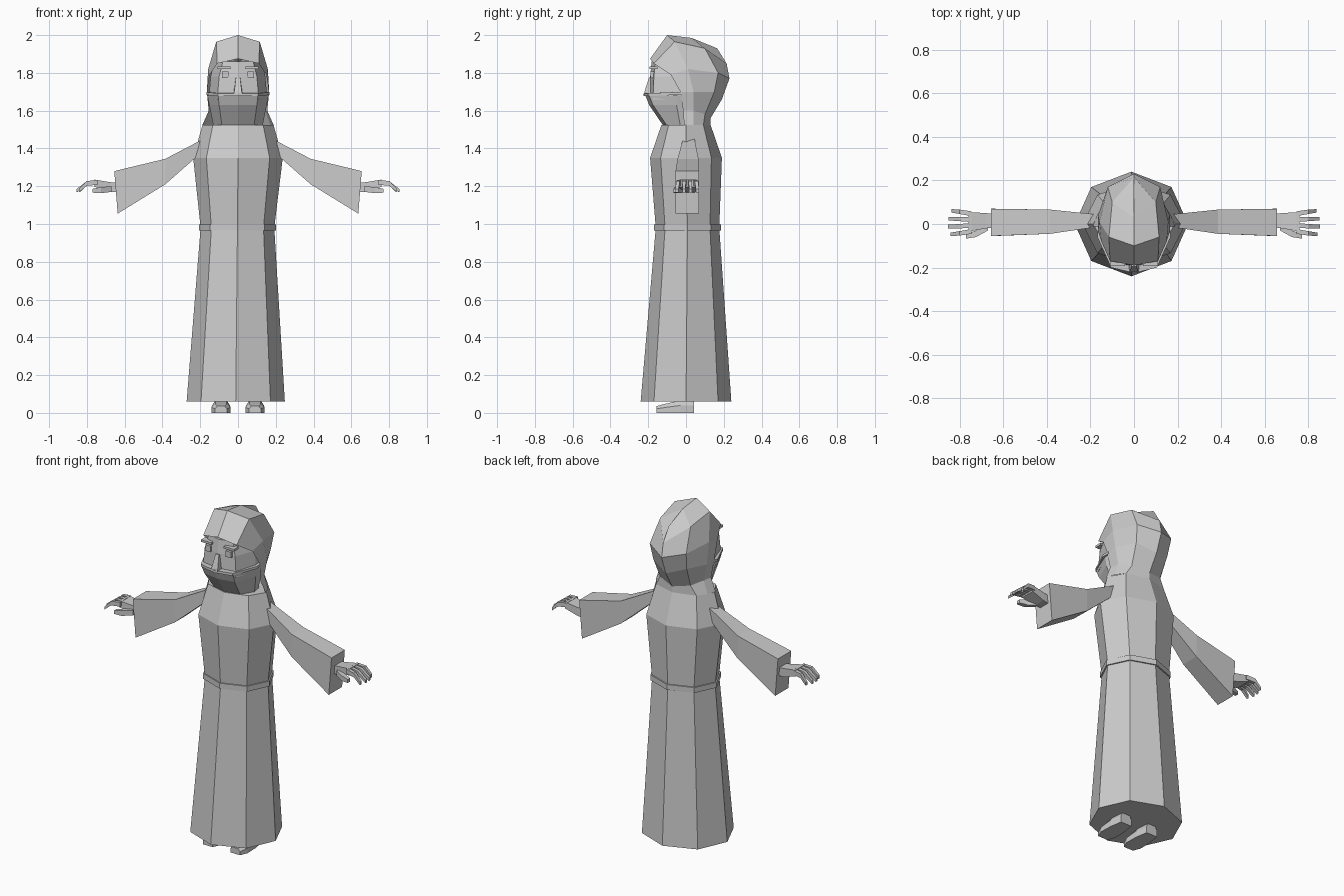
import bpy
import bmesh
from math import sin, cos, pi

if "Cube" in bpy.data.objects:
    bpy.data.objects.remove(bpy.data.objects["Cube"])

# One plain grey for the whole figure
grey = bpy.data.materials.new("stone_grey")
grey.use_nodes = True
colour = (0.6, 0.6, 0.6, 1)
grey.diffuse_color = colour
grey.node_tree.nodes["Principled BSDF"].inputs["Base Color"].default_value = colour


def loft(name, rings, closed=True, caps=True, recalc=True):
    """Skin a list of equal-length point rings into one flat-shaded part."""
    bm = bmesh.new()
    rows = [[bm.verts.new(p) for p in ring] for ring in rings]
    count = len(rows[0])
    for a, b in zip(rows, rows[1:]):
        for i in range(count if closed else count - 1):
            j = (i + 1) % count
            bm.faces.new((a[i], a[j], b[j], b[i]))
    if caps:
        bm.faces.new(rows[0][::-1])
        bm.faces.new(rows[-1])
    bmesh.ops.remove_doubles(bm, verts=bm.verts, dist=0.0005)
    if recalc:
        bmesh.ops.recalc_face_normals(bm, faces=bm.faces)
    mesh = bpy.data.meshes.new(name)
    bm.to_mesh(mesh)
    bm.free()
    mesh.materials.append(grey)
    obj = bpy.data.objects.new(name, mesh)
    bpy.context.collection.objects.link(obj)
    return obj


def octagon(z, rx, ry, cx=0.0, cy=0.0):
    return [(cx + rx * cos(i * pi / 4), cy + ry * sin(i * pi / 4), z) for i in range(8)]


def mirror_half(half):
    """Centre-first half outline -> full outline from left to right."""
    return [(-x, y, z) for x, y, z in half[:0:-1]] + list(half)


def beam(name, side, sections):
    """Box-section limb along x; sections are (x, y0, y1, z0, z1)."""
    return loft(name, [[(side * x, y0, z0), (side * x, y1, z0),
                        (side * x, y1, z1), (side * x, y0, z1)]
                       for x, y0, y1, z0, z1 in sections])


def block(name, x, y0, y1, z0, z1, half):
    return beam(name, 1, [(x - half, y0, y1, z0, z1), (x + half, y0, y1, z0, z1)])


# Robe and belt
loft("robe", [
    octagon(0.06, 0.26, 0.24, -0.012),
    octagon(0.98, 0.195, 0.168, -0.003, 0.008),
    octagon(1.35, 0.237, 0.19),
    octagon(1.525, 0.188, 0.13),
])
loft("belt", [octagon(z, 0.204, 0.177, -0.003, 0.008) for z in (0.965, 0.997)])

# Hood: ribs run from the crown centre down the side, from opening to back
ribs = [
    [(0, -.19, 1.875), (.11, -.17, 1.85), (.15, -.08, 1.79),
     (.165, -.03, 1.7), (.155, -.015, 1.6), (.188, -.01, 1.525)],
    [(0, -.1, 2), (.115, -.06, 1.965), (.158, .01, 1.82),
     (.165, .04, 1.7), (.145, .04, 1.6), (.17, .04, 1.525)],
    [(0, .03, 1.985), (.1, .1, 1.93), (.12, .17, 1.8),
     (.11, .15, 1.7), (.1, .1, 1.58), (.133, .092, 1.525)],
    [(0, .165, 1.93), (0, .215, 1.85), (0, .23, 1.77),
     (0, .19, 1.66), (0, .13, 1.56), (0, .13, 1.525)],
]
loft("hood", [mirror_half(r) for r in ribs], closed=False, caps=False)

# Face panel behind the hood opening
loft("face", [mirror_half([(0, -y, z), (x, .02 - y, z), (x + .045, -.05, z), (x + .045, .03, z)])
              for z, x, y in ((1.66, .11, .195), (1.78, .1, .19), (1.86, .08, .182))])

# Bearded jaw with a raised upper rim
loft("jaw", [mirror_half([(0, y, z), (x, y + .02, z), (w, side_y, z), (w - .01, .02, z)])
             for z, y, x, w, side_y in (
                 (1.52, -.12, .085, .13, -.03),
                 (1.63, -.195, .1, .152, -.05),
                 (1.68, -.215, .105, .162, -.05))])
loft("jaw_rim", [mirror_half([(0, -.225, z), (.105, -.2, z), (.168, -.06, z + .006), (.165, -.02, z + .008)])
                 for z in (1.677, 1.692)])

# Nose wedge
loft("nose", [[(-w, -.15, z), (w, -.15, z), (w * .8, y, z), (-w * .8, y, z)]
              for z, w, y in ((1.685, .027, -.222), (1.7, .025, -.22), (1.775, .014, -.196))])

# Eyes and brows
for side, label in ((1, "left"), (-1, "right")):
    block(label + "_eye", side * .067, -.188, -.15, 1.772, 1.808, .017)
    block(label + "_brow", side * .075, -.193, -.15, 1.82, 1.833, .034)

# Sleeves, hands and feet
for side, label in ((1, "left"), (-1, "right")):
    beam(label + "_sleeve", side, [
        (.18, -.015, .045, 1.39, 1.452),
        (.385, -.045, .066, 1.21, 1.345),
        (.645, -.055, .07, 1.055, 1.28),
    ])
    # slant the cuff so its lower edge sits closer to the body
    cuff = bpy.data.objects[label + "_sleeve"].data
    for v in cuff.vertices:
        if abs(v.co.x) > .6:
            v.co.x = side * (.655 if v.co.z > 1.2 else .637)

    beam(label + "_palm", side, [
        (.62, -.015, .045, 1.165, 1.215),
        (.68, -.02, .05, 1.172, 1.222),
        (.76, -.035, .055, 1.197, 1.235),
    ])
    beam(label + "_thumb", side, [
        (.67, -.03, .0, 1.17, 1.2),
        (.725, -.06, -.03, 1.163, 1.195),
        (.77, -.067, -.045, 1.166, 1.186),
    ])
    for i in range(4):
        y = -.034 + .027 * i
        reach = (0, .012, .01, -.005)[i]
        spread = (i - 1.5) * .006
        beam(f"{label}_finger_{i + 1}", side, [
            (.745, y - .011, y + .011, 1.207, 1.234),
            (.8, y + spread - .01, y + spread + .01, 1.203, 1.227),
            (.842 + reach, y + spread * 1.5 - .008, y + spread * 1.5 + .008, 1.168, 1.186),
        ])

    # Foot: tapered shoe with chamfered toe
    cx = side * .09
    loft(label + "_foot", [
        [(cx - w, y, 0), (cx + w, y, 0), (cx + w, y, h * .6),
         (cx + w * .6, y, h), (cx - w * .6, y, h), (cx - w, y, h * .6)]
        for y, w, h in ((-.155, .032, .036), (-.11, .05, .048), (-.03, .048, .066), (.042, .036, .066))])
